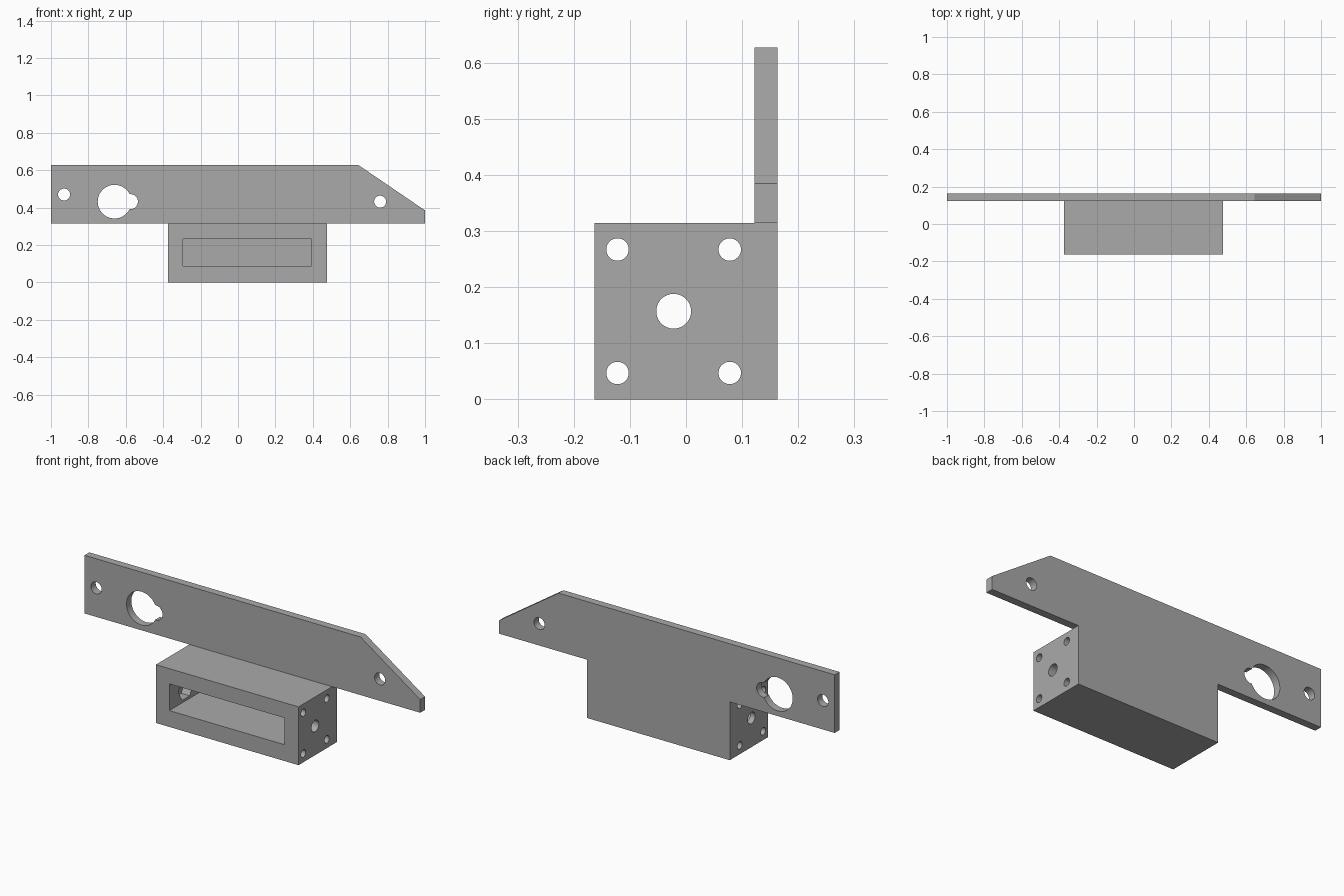
import bpy
import bmesh
from math import pi
from mathutils import Matrix, Vector

if "Cube" in bpy.data.objects:
    bpy.data.objects.remove(bpy.data.objects["Cube"])

grey = bpy.data.materials.new("plain grey")
grey.use_nodes = True
colour = (0.4, 0.4, 0.4, 1)
grey.diffuse_color = colour
grey.node_tree.nodes["Principled BSDF"].inputs["Base Color"].default_value = colour


def add_object(name, bm):
    bmesh.ops.recalc_face_normals(bm, faces=bm.faces)
    mesh = bpy.data.meshes.new(name)
    bm.to_mesh(mesh)
    bm.free()
    mesh.materials.append(grey)
    ob = bpy.data.objects.new(name, mesh)
    bpy.context.collection.objects.link(ob)
    return ob


def box(name, low, high):
    low, high = Vector(low), Vector(high)
    bm = bmesh.new()
    bmesh.ops.create_cube(bm, size=1)
    bmesh.ops.scale(bm, vec=high - low, verts=bm.verts)
    bmesh.ops.translate(bm, vec=(low + high) / 2, verts=bm.verts)
    return add_object(name, bm)


def rod(name, centre, radius, length, axis, sides=48):
    turn = Matrix.Rotation(pi / 2, 4, "Y" if axis == "X" else "X")
    bm = bmesh.new()
    bmesh.ops.create_cone(bm, cap_ends=True, segments=sides, radius1=radius,
                          radius2=radius, depth=length,
                          matrix=Matrix.Translation(centre) @ turn)
    return add_object(name, bm)


def combine(target, tool, operation="DIFFERENCE"):
    tool.hide_render = True
    mod = target.modifiers.new(operation, "BOOLEAN")
    mod.operation = operation
    mod.solver = "EXACT"
    mod.object = tool
    bpy.context.view_layer.objects.active = target
    bpy.ops.object.modifier_apply(modifier=mod.name)
    bpy.data.objects.remove(tool)


LEFT, RIGHT = -0.375, 0.475
FRONT, PLATE, BACK = -0.163, 0.122, 0.163
STEP, TOP = 0.314, 0.627

# Tall plate with one sloped corner and a tab down the back of the block
outline = [(-1, STEP), (LEFT, STEP), (LEFT, 0), (RIGHT, 0), (RIGHT, STEP),
           (1, STEP), (1, 0.385), (0.645, TOP), (-1, TOP)]
bm = bmesh.new()
face = bm.faces.new([bm.verts.new((x, PLATE, z)) for x, z in outline])
extruded = bmesh.ops.extrude_face_region(bm, geom=[face])["geom"]
bmesh.ops.translate(bm, vec=(0, BACK - PLATE, 0),
                    verts=[v for v in extruded if isinstance(v, bmesh.types.BMVert)])
bracket = add_object("mounting_bracket", bm)

# Block joined to the plate
combine(bracket, box("block", (LEFT, FRONT, 0), (RIGHT, PLATE + 0.02, STEP)), "UNION")

# Deep pocket open to the front
combine(bracket, box("pocket", (-0.295, FRONT - 0.1, 0.088), (0.392, PLATE, 0.232)))

# Keyhole and screw holes through the plate
for x, z, radius in [(-0.66, 0.432, 0.09), (-0.575, 0.432, 0.04),
                     (-0.93, 0.47, 0.032), (0.76, 0.432, 0.032)]:
    combine(bracket, rod("plate_hole", (x, BACK, z), radius, 0.4, "Y"))

# Central and corner holes along the block
MID_X, MID_Y, MID_Z = (LEFT + RIGHT) / 2, -0.022, 0.157
combine(bracket, rod("centre_hole", (MID_X, MID_Y, MID_Z), 0.031, 1.2, "X"))
for side in (-1, 1):
    for level in (-1, 1):
        spot = (MID_X, MID_Y + side * 0.1, MID_Z + level * 0.11)
        combine(bracket, rod("corner_hole", spot, 0.02, 1.2, "X", 32))

# Six-sided nut recess inside the pocket
nut = rod("nut_recess", (-0.295, MID_Y, MID_Z), 0.064, 0.1, "X", 6)
if max(v.co.z for v in nut.data.vertices) > MID_Z + 0.06:
    spin = Matrix.Translation((0, MID_Y, MID_Z)) @ Matrix.Rotation(pi / 6, 4, "X")
    nut.data.transform(spin @ Matrix.Translation((0, -MID_Y, -MID_Z)))
combine(bracket, nut)

# Smooth hole walls, sharp edges elsewhere
bpy.ops.object.select_all(action="DESELECT")
bracket.select_set(True)
bpy.context.view_layer.objects.active = bracket
bpy.ops.object.shade_smooth_by_angle(angle=pi / 6)
